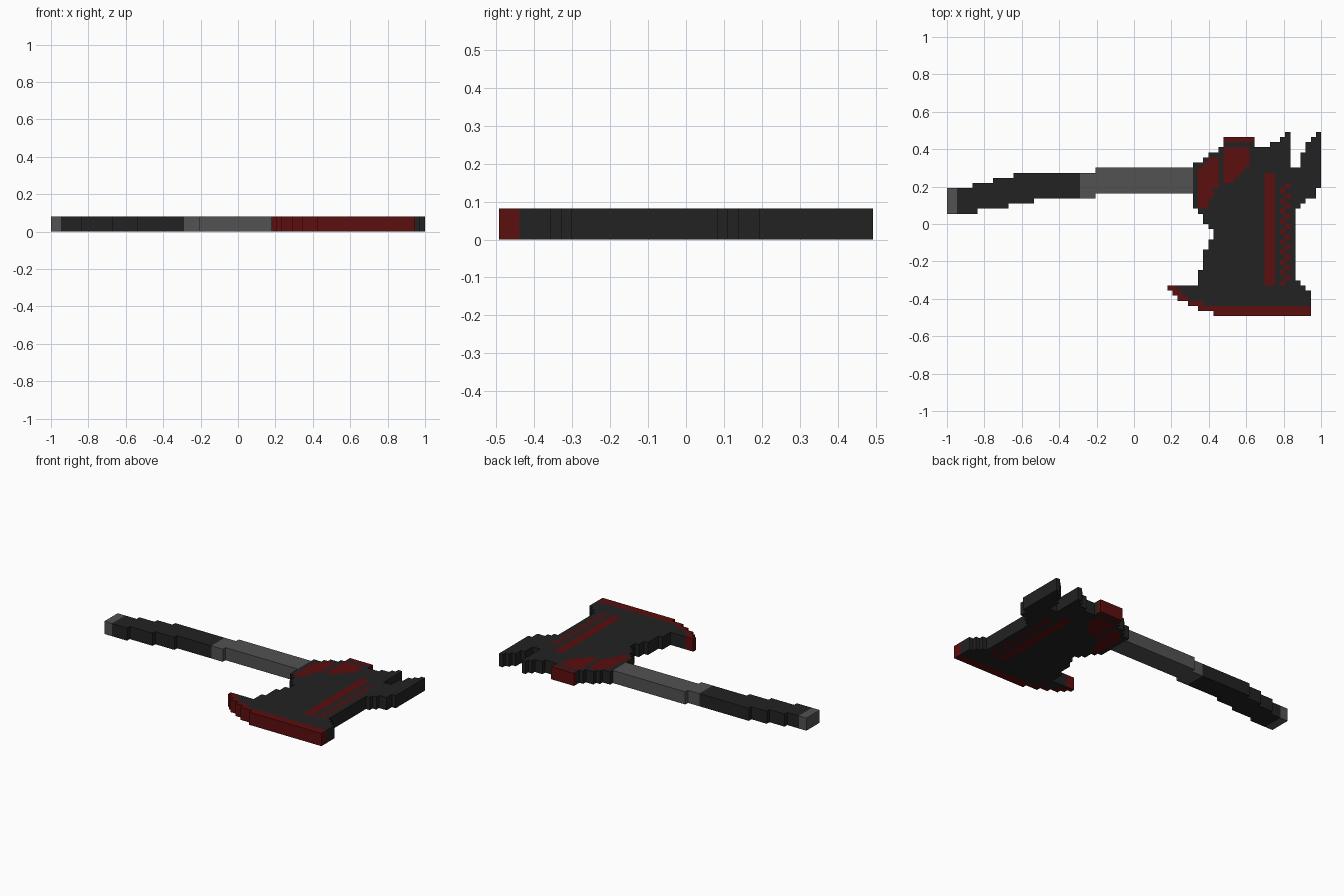
import bpy, bmesh

if "Cube" in bpy.data.objects:
    bpy.data.objects.remove(bpy.data.objects["Cube"])

U = 2 / 73            # one block; the model is 73 x 36 x 3 blocks
LAYERS = 3


def material(name, rgb):
    m = bpy.data.materials.new(name)
    m.diffuse_color = (*rgb, 1)
    m.use_nodes = True
    m.node_tree.nodes["Principled BSDF"].inputs["Base Color"].default_value = m.diffuse_color
    return m


DARK = material("dark iron", (0.016, 0.016, 0.016))
GREY = material("grey metal", (0.085, 0.085, 0.085))
RED = material("deep red", (0.107, 0.0044, 0.0044))


def cells(rects):
    """Set of grid cells covered by (row0, row1, col0, col1) rectangles."""
    return {(c, r) for r0, r1, c0, c1 in rects
            for r in range(r0, r1) for c in range(c0, c1)}


# Handle: stepped, gently rising bar
pommel = cells([(20, 25, 0, 2)])
grip = cells([(20, 25, 2, 5), (20, 26, 5, 6), (21, 26, 6, 9), (21, 27, 9, 12),
              (22, 27, 12, 13), (22, 28, 13, 17), (23, 28, 17, 26)])
shaft = cells([(23, 28, 26, 29), (24, 29, 29, 48)])

# Lower head: flared blade and narrow waist
blade = cells([(0, 1, 52, 71), (1, 2, 49, 71), (2, 3, 47, 71), (3, 4, 45, 71),
               (4, 5, 44, 71), (5, 6, 43, 70), (6, 7, 49, 69), (7, 9, 49, 68),
               (9, 13, 50, 68), (13, 15, 51, 68), (15, 17, 52, 68),
               (17, 18, 51, 68), (18, 20, 50, 68), (20, 21, 49, 68)])
# Upper head: socket, cap and two rear horns
crown = cells([(21, 22, 48, 69), (22, 23, 48, 70), (23, 25, 48, 72),
               (25, 29, 48, 73), (29, 30, 48, 67), (30, 31, 50, 67),
               (31, 32, 51, 67), (32, 33, 53, 67), (33, 35, 54, 60),
               (33, 34, 63, 67), (34, 35, 65, 67), (35, 36, 66, 67),
               (29, 32, 69, 73), (32, 34, 70, 73), (34, 35, 71, 73),
               (35, 36, 72, 73)])

# Red inlays: cutting edge, socket patches, cap, stripe
red = cells([(0, 1, 52, 71), (1, 2, 49, 71), (2, 3, 47, 50), (3, 4, 45, 47),
             (4, 5, 44, 46), (5, 6, 43, 45),
             (21, 29, 49, 50), (21, 30, 50, 51), (23, 31, 51, 52),
             (25, 31, 52, 53),
             (29, 33, 54, 59), (28, 29, 54, 58), (27, 28, 54, 57),
             (26, 27, 54, 56), (34, 35, 54, 60), (6, 28, 62, 64)])
# Zigzag stitching beside the stripe
red |= {(65 + r % 2, r) for r in range(6, 26)}

SOLID = pommel | grip | shaft | blade | crown


def build(name, part, base):
    """Block slab; walls only where the whole silhouette ends."""
    bm = bmesh.new()

    def face(pts, mat):
        vs = [bm.verts.new(((x - 36.5) * U, (y - 18) * U, z * U)) for x, y, z in pts]
        bm.faces.new(vs).material_index = mat

    for c, r in sorted(part):
        mat = 1 if (c, r) in red else 0
        ring = [(c, r), (c + 1, r), (c + 1, r + 1), (c, r + 1)]
        face([(x, y, LAYERS) for x, y in ring], mat)
        face([(x, y, 0) for x, y in reversed(ring)], mat)
        for i, (dx, dy) in enumerate([(0, -1), (1, 0), (0, 1), (-1, 0)]):
            if (c + dx, r + dy) not in SOLID:
                a, b = ring[i], ring[(i + 1) % 4]
                face([(*a, 0), (*b, 0), (*b, LAYERS), (*a, LAYERS)], mat)
    bmesh.ops.remove_doubles(bm, verts=bm.verts, dist=1e-4)
    me = bpy.data.meshes.new(name)
    bm.to_mesh(me)
    bm.free()
    me.materials.append(base)
    me.materials.append(RED)
    bpy.context.collection.objects.link(bpy.data.objects.new(name, me))


build("pommel", pommel, GREY)
build("grip", grip, DARK)
build("shaft", shaft, GREY)
build("axe_blade", blade, DARK)
build("axe_crown", crown, DARK)
